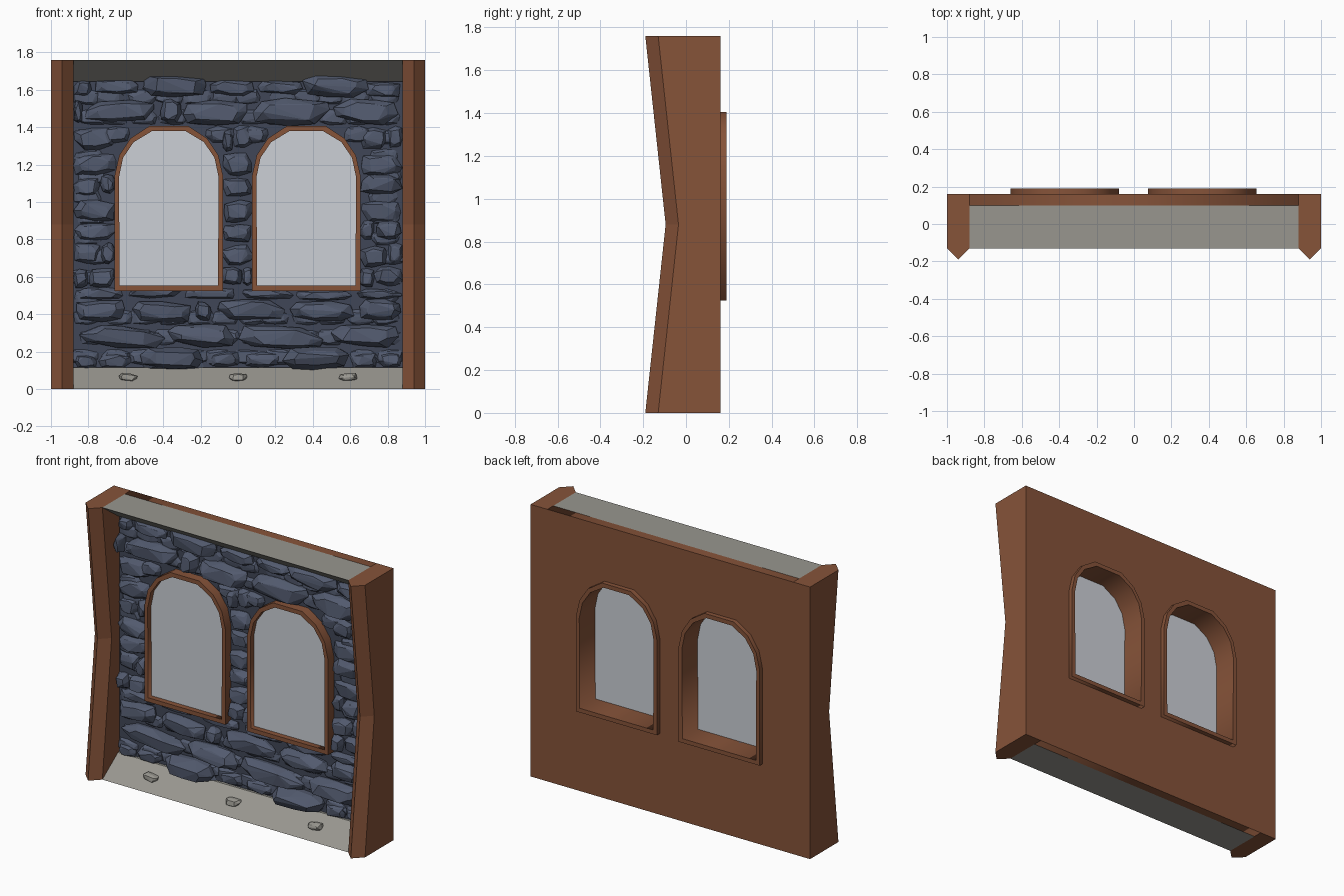
import bpy
import bmesh
import math
import random

random.seed(7)
cube = bpy.data.objects.get("Cube")
if cube:
    bpy.data.objects.remove(cube)


def material(name, rgb):
    linear = [((c / 255 + 0.055) / 1.055) ** 2.4 for c in rgb] + [1]
    mat = bpy.data.materials.new(name)
    mat.use_nodes = True
    mat.diffuse_color = linear
    mat.node_tree.nodes["Principled BSDF"].inputs["Base Color"].default_value = linear
    return mat


WOOD = material("brown wood", (134, 83, 57))
LEDGE = material("warm grey ledge", (152, 150, 143))
SLATE = material("blue grey stone", (82, 90, 110))
MORTAR = material("dark slate mortar", (64, 70, 87))
GLASS = material("pale glass", (204, 208, 214))

HEIGHT = 1.76
INNER = 0.88
WINDOWS = (-0.37, 0.365)


def finish(name, bm, mat):
    bmesh.ops.recalc_face_normals(bm, faces=bm.faces)
    mesh = bpy.data.meshes.new(name)
    bm.to_mesh(mesh)
    bm.free()
    mesh.materials.append(mat)
    obj = bpy.data.objects.new(name, mesh)
    bpy.context.collection.objects.link(obj)
    return obj


def loft(name, sections, mat):
    """Skin matching closed cross-sections and cap both ends."""
    bm = bmesh.new()
    rings = [[bm.verts.new(p) for p in s] for s in sections]
    n = len(rings[0])
    for a, b in zip(rings, rings[1:]):
        for i in range(n):
            j = (i + 1) % n
            bm.faces.new((a[i], a[j], b[j], b[i]))
    bm.faces.new(rings[0])
    bm.faces.new(rings[-1])
    return finish(name, bm, mat)


def panel(name, outlines, front, back, mat):
    """Upright slab from (x, z) outlines; later outlines are holes."""
    curve = bpy.data.curves.new(name, "CURVE")
    curve.dimensions = "2D"
    curve.fill_mode = "BOTH"
    curve.extrude = (back - front) / 2
    for points in outlines:
        spline = curve.splines.new("POLY")
        spline.points.add(len(points) - 1)
        for p, (x, z) in zip(spline.points, points):
            p.co = (x, z, 0, 1)
        spline.use_cyclic_u = True
    curve.materials.append(mat)
    obj = bpy.data.objects.new(name, curve)
    obj.rotation_euler.x = math.pi / 2
    obj.location.y = (front + back) / 2
    bpy.context.collection.objects.link(obj)
    bpy.ops.object.select_all(action="DESELECT")
    obj.select_set(True)
    bpy.context.view_layer.objects.active = obj
    bpy.ops.object.convert(target="MESH")
    return bpy.context.object


def arch(cx, inset):
    """Window outline with a faceted, flat-topped arch."""
    half = [(0.29, 0.525), (0.29, 1.14), (0.265, 1.25), (0.205, 1.34), (0.105, 1.405)]
    side = []
    for i, (x, z) in enumerate(half):
        side.append((x - inset * (1 - 0.12 * i), z + inset if i == 0 else z - inset * i / 4))
    return [(cx + x, z) for x, z in side] + [(cx - x, z) for x, z in reversed(side)]


def rectangle(w, low, high):
    return [(-w, low), (w, low), (w, high), (-w, high)]


# Back wall and the mortar bed, both pierced by the windows
holes = [arch(cx, 0.012) for cx in WINDOWS]
panel("back_wall", [rectangle(INNER, 0, HEIGHT)] + holes, 0.10, 0.16, WOOD)
panel("mortar_bed", [rectangle(INNER, 0.11, 1.66)] + holes, 0.045, 0.10, MORTAR)

# Window frames and panes
for side, cx in zip(("right", "left"), WINDOWS):
    panel(side + "_window_frame", [arch(cx, 0), arch(cx, 0.027)], -0.015, 0.19, WOOD)
    panel(side + "_window_pane", [arch(cx, 0.024)], 0.02, 0.03, GLASS)

# Side posts with a pointed front edge, pinched at mid height
for side, s in (("left", 1), ("right", -1)):
    sections = []
    for z, edge in ((0, -0.13), (HEIGHT / 2, -0.035), (HEIGHT, -0.13)):
        sections.append([(s * x, y, z) for x, y in (
            (INNER, 0.16), (INNER, edge), (0.94, edge - 0.06), (1, edge), (1, 0.16))])
    loft(side + "_post", sections, WOOD)

# Sloping ledges at the bottom and top
profile = [(-0.13, 0), (0.03, 0.115), (0.10, 0.115), (0.10, 0)]
for name, flip in (("bottom_ledge", False), ("top_ledge", True)):
    loft(name, [[(x, y, HEIGHT - z if flip else z) for y, z in profile]
                for x in (-INNER, INNER)], LEDGE)


def add_stone(bm, x, z, w, h, front, back=0.07):
    """Chiselled boulder: convex hull of three jittered rings."""
    verts = []
    turn = random.uniform(-0.2, 0.2)
    lean = random.uniform(-0.12, 0.12)
    for size, depth in ((0.9, 0), (1, 0.5), (0.68, 1)):
        for k in range(8):
            a = math.tau * k / 8 + turn + random.uniform(-0.2, 0.2)
            c, s = math.cos(a), math.sin(a)
            r = size * random.uniform(0.88, 1.05) / (c ** 4 + s ** 4) ** 0.25
            px = r * c * w / 2
            y = back + (front - back) * depth * random.uniform(0.75, 1)
            px = max(-INNER - x, min(INNER - x, px))
            verts.append(bm.verts.new((x + px, y, z + r * s * h / 2 + lean * px * 0.5)))
    hull = bmesh.ops.convex_hull(bm, input=verts)
    loose = {v for v in hull["geom_interior"] if isinstance(v, bmesh.types.BMVert)}
    bmesh.ops.delete(bm, geom=list(loose), context="VERTS")


# Main courses: height, thickness, front depth and joints along x
COURSES = [
    (0.15, 0.08, 0, (-0.88, -0.75, -0.56, -0.16, 0.02, 0.24, 0.6, 0.75, 0.88)),
    (0.28, 0.13, -0.04, (-0.86, -0.38, -0.01, 0.48, 0.88)),
    (0.42, 0.11, -0.03, (-0.88, -0.59, -0.23, -0.14, 0.26, 0.64, 0.88)),
    (0.51, 0.06, 0, (-0.88, -0.6, -0.3, 0, 0.3, 0.62, 0.88)),
    (1.48, 0.13, -0.04, (-0.88, -0.83, -0.42, -0.3, 0.06, 0.5, 0.88)),
    (1.61, 0.08, -0.01, (-0.88, -0.78, -0.52, -0.16, 0.1, 0.36, 0.68, 0.88)),
]
bm = bmesh.new()
for z, h, front, joints in COURSES:
    for a, b in zip(joints, joints[1:]):
        add_stone(bm, (a + b) / 2, z + random.uniform(-0.01, 0.01),
                  (b - a) * 0.94, h * random.uniform(0.9, 1.1), front)

# Courses in the piers beside and between the windows
z = 0.6
while z < 1.4:
    h = random.uniform(0.09, 0.13)
    for low, high in ((-0.88, -0.655), (-0.085, 0.08), (0.65, 0.88)):
        split = low + (high - low) * random.choice((0.35, 0.65, 1, 1))
        for a, b in ((low, split), (split, high)):
            if b - a > 0.03:
                add_stone(bm, (a + b) / 2, z + random.uniform(-0.01, 0.01),
                          b - a, h, random.uniform(-0.025, 0.01))
    z += h + 0.012

# Stones tucked around the arch shoulders
for cx in WINDOWS:
    for s in (-1, 1):
        add_stone(bm, cx + s * 0.28, 1.36, 0.16, 0.09, 0.01)

# Large boulders overhanging the ledges
for x, z, front in ((-0.35, 0.165, -0.08), (0.42, 0.165, -0.08),
                    (-0.34, 1.62, -0.05), (0.52, 1.62, -0.05)):
    add_stone(bm, x, z, 0.36, 0.12, front)
finish("wall_stones", bm, SLATE)

# Shallow rubble filling the joints
bm = bmesh.new()
for row in range(14):
    for col in range(12):
        x = -0.8 + col * 0.145 + random.uniform(-0.03, 0.03)
        z = 0.17 + row * 0.107
        near = min(abs(x - cx) for cx in WINDOWS)
        if near > 0.36 or z < 0.46 or z > 1.45:
            add_stone(bm, x, z, 0.17, 0.09, 0.025)
finish("joint_rubble", bm, SLATE)

# Pebbles on the bottom ledge
bm = bmesh.new()
for x in (-0.59, 0, 0.59):
    add_stone(bm, x, 0.062, 0.1, 0.045, -0.085, -0.03)
finish("ledge_pebbles", bm, LEDGE)
